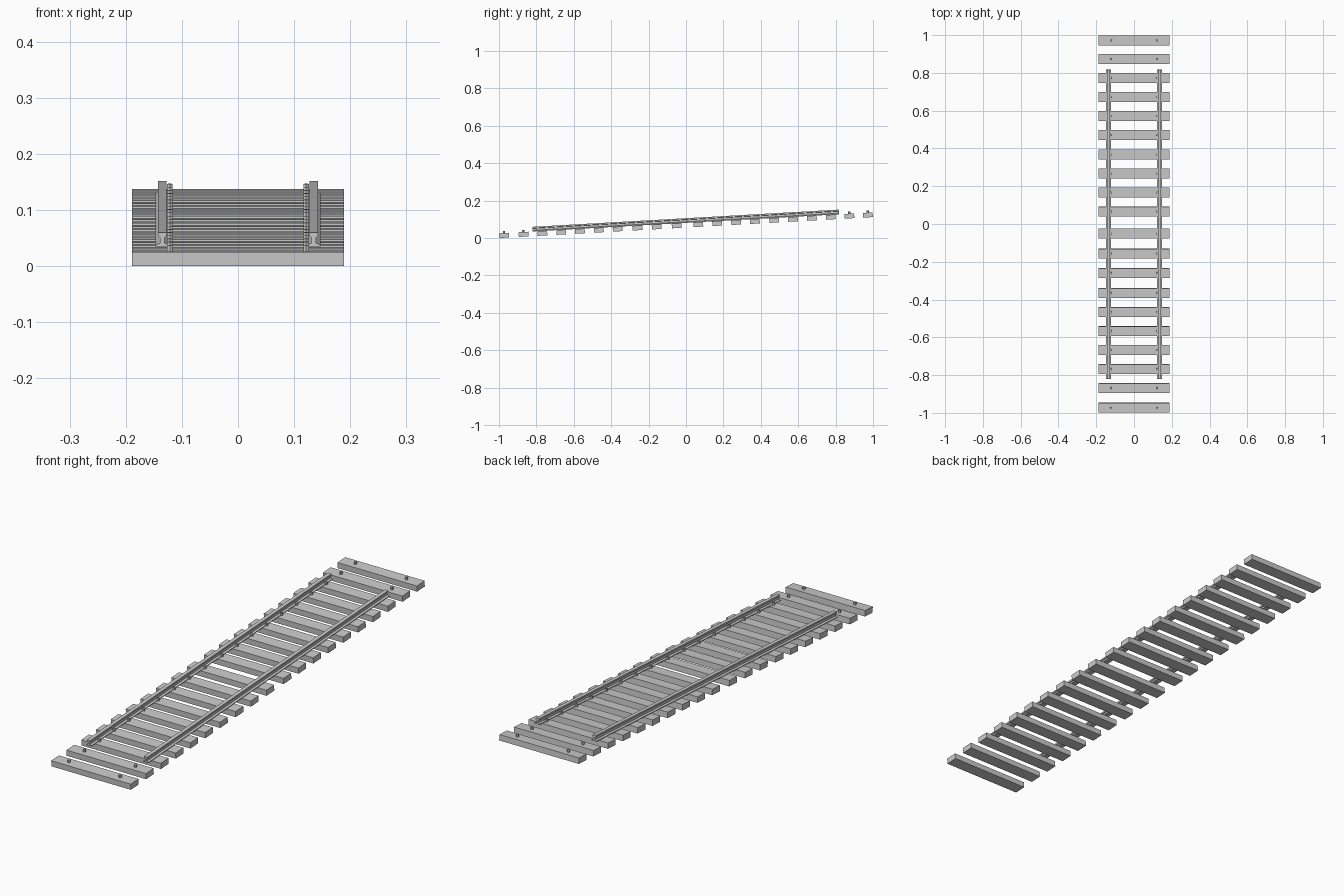
import bpy, bmesh, math
from mathutils import Matrix

if "Cube" in bpy.data.objects:
    bpy.data.objects.remove(bpy.data.objects["Cube"])

# Whole track is modelled flat, then tipped up towards the back
TILT = math.asin(0.056)
RAMP = Matrix.Translation((0, 0.0007, 0.056)) @ Matrix.Rotation(TILT, 4, 'X')
THICK, DEPTH, HALF_W = 0.025, 0.052, 0.189
RAIL_X, RAIL_HALF, BOLT_X = 0.135, 0.82, 0.1215

# Sleeper centres: two runs with a wider gap in the middle
ROWS = [0.974, 0.875, 0.775, 0.674, 0.573, 0.472, 0.369, 0.268, 0.167, 0.066,
        -0.05, -0.157, -0.26, -0.366, -0.467, -0.568, -0.668, -0.769, -0.87, -0.974]


def finish(name, bm):
    bmesh.ops.recalc_face_normals(bm, faces=bm.faces)
    bm.transform(RAMP)
    mesh = bpy.data.meshes.new(name)
    bm.to_mesh(mesh)
    bm.free()
    obj = bpy.data.objects.new(name, mesh)
    bpy.context.collection.objects.link(obj)


def sleeper(y):
    bm = bmesh.new()
    m = Matrix.Translation((0, y, THICK / 2)) @ Matrix.Diagonal((2 * HALF_W, DEPTH, THICK, 1))
    bmesh.ops.create_cube(bm, size=1, matrix=m)
    finish("sleeper", bm)


def bolt(x, y):
    bm = bmesh.new()
    bmesh.ops.create_cone(bm, cap_ends=True, segments=6, radius1=0.006, radius2=0.006,
                          depth=0.014, matrix=Matrix.Translation((x, y, THICK + 0.004)))
    finish("bolt", bm)


def rail(x):
    # Half profile of the rail: foot, web, head
    half = [(0.012, 0), (0.012, 0.003), (0.004, 0.006), (0.004, 0.016),
            (0.008, 0.018), (0.008, 0.025)]
    profile = half + [(-px, pz) for px, pz in reversed(half)]
    bm = bmesh.new()
    face = bm.faces.new([bm.verts.new((x + px, -RAIL_HALF, THICK + pz)) for px, pz in profile])
    ext = bmesh.ops.extrude_face_region(bm, geom=[face], use_keep_orig=True)
    verts = [g for g in ext["geom"] if isinstance(g, bmesh.types.BMVert)]
    bmesh.ops.translate(bm, verts=verts, vec=(0, 2 * RAIL_HALF, 0))
    finish("rail", bm)


for y in ROWS:
    sleeper(y)
    for side in (-1, 1):
        bolt(side * BOLT_X, y)

for side in (-1, 1):
    rail(side * RAIL_X)
